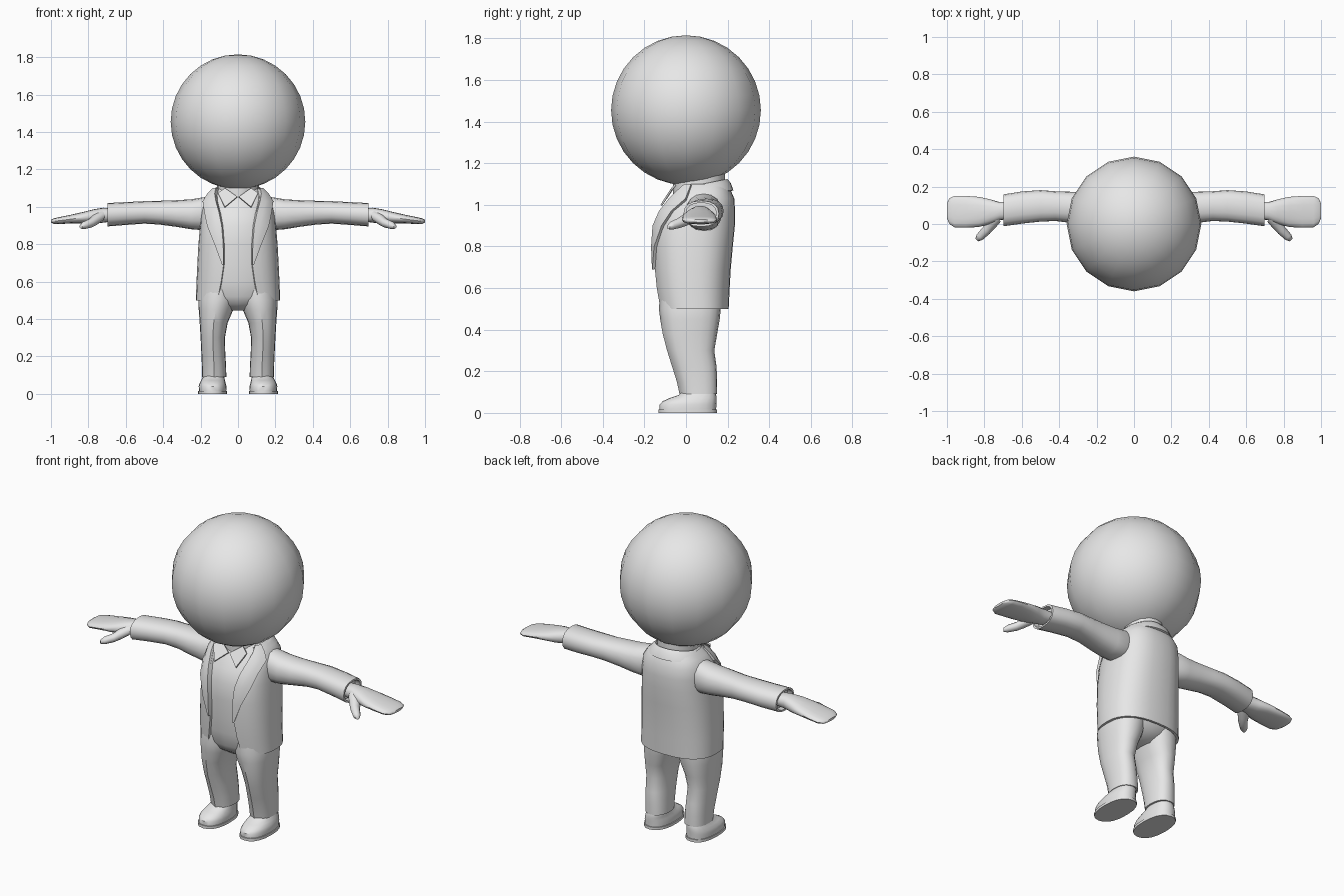
import bpy, bmesh, math
from math import sin, cos, pi, radians

if "Cube" in bpy.data.objects:
    bpy.data.objects.remove(bpy.data.objects["Cube"])

grey = bpy.data.materials.new("plain grey")
grey.diffuse_color = (0.8, 0.8, 0.8, 1)
grey.use_nodes = True
grey.node_tree.nodes["Principled BSDF"].inputs["Base Color"].default_value = grey.diffuse_color


def power(v, p):
    return math.copysign(abs(v) ** p, v)


def finish(name, bm, mirror=False, thick=0, angle=40):
    """Turn a bmesh into a smooth-shaded object with its modifiers applied."""
    me = bpy.data.meshes.new(name)
    bm.to_mesh(me)
    bm.free()
    me.materials.append(grey)
    ob = bpy.data.objects.new(name, me)
    bpy.context.collection.objects.link(ob)
    if thick:
        m = ob.modifiers.new("thickness", 'SOLIDIFY')
        m.thickness, m.offset = thick, -1
    if mirror:
        ob.modifiers.new("mirror", 'MIRROR').use_mirror_merge = False
    bpy.ops.object.select_all(action='DESELECT')
    ob.select_set(True)
    bpy.context.view_layer.objects.active = ob
    bpy.ops.object.convert(target='MESH')
    bpy.ops.object.shade_smooth_by_angle(angle=radians(angle))
    return ob


def loft(name, rings, closed=True, **kw):
    """Skin a list of point rings; closed rings also get end caps."""
    bm = bmesh.new()
    vs = [[bm.verts.new(p) for p in r] for r in rings]
    n = len(vs[0])
    for a, b in zip(vs, vs[1:]):
        for j in range(n if closed else n - 1):
            k = (j + 1) % n
            bm.faces.new((a[j], a[k], b[k], b[j]))
    if closed:
        bm.faces.new(vs[0])
        bm.faces.new(vs[-1])
        bmesh.ops.recalc_face_normals(bm, faces=bm.faces)
    return finish(name, bm, **kw)


def flat_ring(z, x0, x1, y0, y1, n=20, p=0.85, tilt=0):
    """Horizontal rounded ring; tilt raises the back."""
    cx, cy, rx, ry = (x0 + x1) / 2, (y0 + y1) / 2, (x1 - x0) / 2, (y1 - y0) / 2
    out = []
    for i in range(n):
        t = 2 * pi * i / n
        c = power(cos(t), p)
        out.append((cx + rx * power(sin(t), p), cy - ry * c, z - tilt * c))
    return out


def side_ring(x, y0, y1, z0, z1, n=16, p=0.85):
    """Upright rounded ring across the arm."""
    cy, cz, ry, rz = (y0 + y1) / 2, (z0 + z1) / 2, (y1 - y0) / 2, (z1 - z0) / 2
    return [(x, cy + ry * power(cos(2 * pi * i / n), p),
             cz + rz * power(sin(2 * pi * i / n), p)) for i in range(n)]


# Jacket profile: height, half width, front y, back y, half opening at the front
PROFILE = [(.50, .225, -.135, .205, .11), (.60, .222, -.148, .21, .09),
           (.69, .218, -.155, .215, .077), (.80, .212, -.160, .225, .077),
           (.90, .203, -.156, .235, .085), (.97, .196, -.130, .236, .098),
           (1.03, .185, -.090, .232, .113), (1.07, .160, -.06, .215, .118),
           (1.10, .128, -.04, .20, .11)]
P = 0.8


def jacket_point(row, t, grow=0):
    z, rx, y0, y1, _ = row
    cy, ry = (y0 + y1) / 2, (y1 - y0) / 2
    return ((rx + grow) * power(sin(t), P), cy - (ry + grow) * power(cos(t), P), z)


def angle_at(row, x):
    return math.asin(min(x / row[1], .985) ** (1 / P))


# Head
bm = bmesh.new()
bmesh.ops.create_uvsphere(bm, u_segments=16, v_segments=16, radius=.36)
bmesh.ops.translate(bm, verts=bm.verts, vec=(0, 0, 1.455))
finish("head", bm)

# Neck
loft("neck", [flat_ring(z, -.112, .112, -.062, .188, 16, 1) for z in (1.02, 1.1, 1.2)])

# Shirt and trouser top, inside the jacket
inner = [flat_ring(.445, -.06, .06, -.05, .10), flat_ring(.48, -.15, .15, -.10, .15),
         flat_ring(.52, -.198, .198, -.122, .175)]
inner += [flat_ring(z, -rx + .016, rx - .016, y0 + .012, y1 - .016, p=P)
          for z, rx, y0, y1, _ in PROFILE[1:]]
loft("shirt", inner)

# Jacket, open at the front
rows = []
for row in PROFILE:
    a = angle_at(row, row[4])
    rows.append([jacket_point(row, a + (2 * pi - 2 * a) * i / 28) for i in range(29)])
loft("jacket", rows, closed=False, thick=.014)

# Lapels lying over the jacket edges
OUTER = [.08, .118, .155, .168, .176, .152, .122]
rows = []
for row, x in zip(PROFILE[2:], OUTER):
    a, b = angle_at(row, row[4] - .003), angle_at(row, x)
    rows.append([jacket_point(row, a + (b - a) * i / 3, .014) for i in range(4)])
loft("lapels", rows, closed=False, thick=.016, mirror=True)

# Jacket collar, wrapping the back of the neck
rows = []
for rx, y0, y1, z, tilt in ((.158, -.07, .228, 1.062, .008), (.138, -.065, .215, 1.09, .016),
                            (.118, -.065, .198, 1.098, .026)):
    full = flat_ring(z, -rx, rx, y0, y1, 32, .95, tilt)
    rows.append(full[5:28])
loft("jacket_collar", rows, closed=False, thick=.014)

# Shirt collar points
bm = bmesh.new()
pts = [(.004, -.085, 1.055), (.07, -.123, 1.0), (.108, -.075, 1.075), (.07, -.055, 1.1)]
bm.faces.new([bm.verts.new(p) for p in pts])
finish("shirt_collar", bm, mirror=True, thick=.009)

# Sleeves with hollow cuffs
loft("sleeves", [side_ring(*r) for r in (
    (.12, .02, .15, .89, 1.06), (.19, .0, .172, .875, 1.05), (.25, .0, .172, .88, 1.04),
    (.33, .005, .172, .893, 1.035), (.42, .016, .175, .905, 1.032),
    (.50, .013, .181, .91, 1.03), (.60, .002, .174, .903, 1.025),
    (.698, -.012, .158, .895, 1.02), (.698, .0, .146, .905, 1.01),
    (.665, .0, .146, .905, 1.01))], mirror=True)

# Hands and thumbs
loft("hands", [side_ring(*r) for r in (
    (.65, .03, .12, .925, .99), (.72, .02, .118, .915, .995), (.77, .0, .132, .91, .987),
    (.83, -.016, .145, .912, .972), (.90, -.02, .15, .911, .956),
    (.96, -.018, .15, .907, .944), (.987, .0, .138, .909, .938),
    (1.0, .03, .11, .916, .93))], mirror=True)
thumb = []
for x, y, z, r in ((.735, .035, .95, .03), (.765, .0, .93, .03), (.79, -.035, .912, .024),
                   (.825, -.07, .9, .02), (.84, -.085, .894, .01)):
    thumb.append([(x + r * .75 * cos(a), y + r * .75 * cos(a), z + r * sin(a))
                  for a in (2 * pi * i / 10 for i in range(10))])
loft("thumbs", thumb, mirror=True, angle=60)

# Trouser legs with a pressed crease down the front
legs = []
for r in ((.09, .075, .18, -.015, .14), (.09, .062, .192, -.025, .15),
          (.15, .064, .193, -.038, .15), (.22, .068, .196, -.06, .147),
          (.30, .07, .20, -.085, .136), (.38, .055, .205, -.106, .15),
          (.45, .025, .21, -.118, .162), (.50, .012, .211, -.124, .167),
          (.56, .012, .2, -.12, .17)):
    ring = flat_ring(*r)
    x, y, z = ring[0]
    ring[0] = (x, y - .006, z)
    legs.append(ring)
loft("trouser_legs", legs, mirror=True)

# Shoes with a thin flat sole
loft("shoe_soles", [flat_ring(z, .058, .214, -.133, .15) for z in (0, .016)], mirror=True)
loft("shoes", [flat_ring(*r) for r in (
    (.014, .063, .209, -.127, .145), (.04, .062, .21, -.127, .146),
    (.056, .066, .206, -.112, .147), (.072, .07, .198, -.078, .147),
    (.086, .072, .19, -.035, .145), (.11, .078, .18, -.01, .138))], mirror=True)
